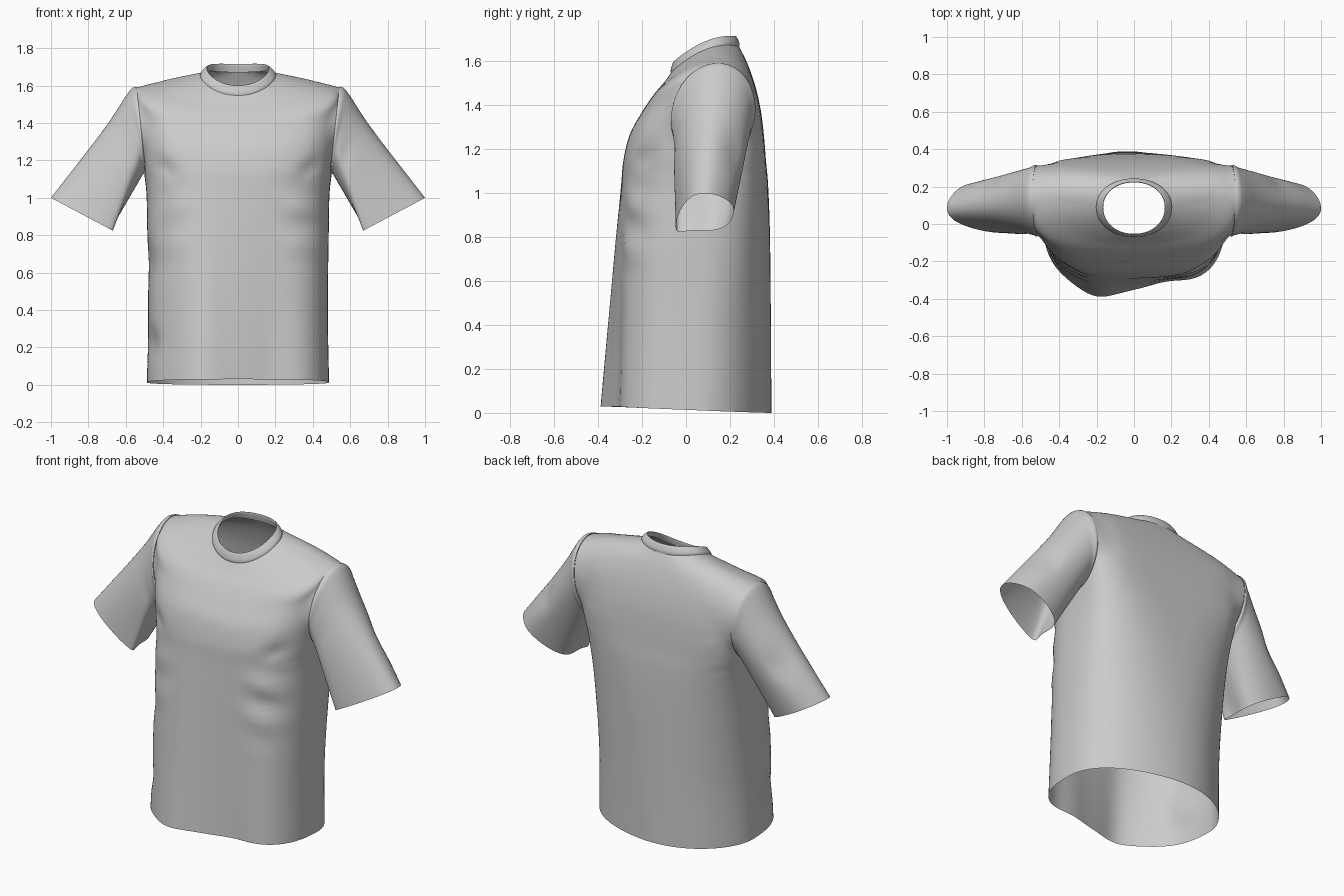
import bpy, bmesh
from math import sin, cos, pi, exp, atan2, hypot
from mathutils import Vector

if "Cube" in bpy.data.objects:
    bpy.data.objects.remove(bpy.data.objects["Cube"])

SEG = 128


def loft(name, rings, edit=None):
    """Skin a list of closed rings into an open smooth tube."""
    bm = bmesh.new()
    vs = [[bm.verts.new(p) for p in r] for r in rings]
    for a, b in zip(vs, vs[1:]):
        n = len(a)
        for i in range(n):
            j = (i + 1) % n
            bm.faces.new((a[i], a[j], b[j], b[i]))
    if edit:
        edit(bm)
    bmesh.ops.recalc_face_normals(bm, faces=bm.faces)
    me = bpy.data.meshes.new(name)
    bm.to_mesh(me)
    bm.free()
    me.polygons.foreach_set("use_smooth", [True] * len(me.polygons))
    ob = bpy.data.objects.new(name, me)
    bpy.context.collection.objects.link(ob)
    return ob


def squircle(a, n):
    c, s = cos(a), sin(a)
    r = (abs(c) ** n + abs(s) ** n) ** (-1 / n)
    return c * r, s * r


def ring(hw, yf, zf, ys, zs, yb, zb, nf, nb):
    """Garment ring given by its front, side and back points."""
    pts = []
    for i in range(SEG):
        a = 2 * pi * i / SEG
        u, v = squircle(a, nb if sin(a) > 0 else nf)
        y = yb if v > 0 else yf
        z = zs + (zb - zf) / 2 * v + ((zb + zf) / 2 - zs) * v * v
        pts.append(Vector((hw * u, ys + (y - ys) * abs(v), z)))
    return pts


def spline_rows(rows, steps):
    """Catmull-Rom interpolation of the ring parameters."""
    out = []
    for k in range(len(rows) - 1):
        q = [rows[max(0, min(len(rows) - 1, k + d))] for d in (-1, 0, 1, 2)]
        for s in range(steps):
            t = s / steps
            out.append([0.5 * (2 * b + (c - a) * t + (2*a - 5*b + 4*c - d) * t*t
                               + (3*b - a - 3*c + d) * t**3) for a, b, c, d in zip(*q)])
    return out + [rows[-1]]


def gauss(p, m, s):
    return exp(-((p - m) / s) ** 2)


# armhole outline shared by body and sleeves: a leaning ellipse
AY, AZ, RY, RZ, LEAN = 0.125, 1.37, 0.185, 0.22, 0.09


def armhole(a, side, grow=0.0):
    z = (RZ + grow) * sin(a)
    return Vector((side * (0.518 + 0.024 * sin(a)),
                   AY + (RY + grow) * cos(a) + LEAN * z, AZ + z))


def armhole_uv(co):
    return (co.y - AY - LEAN * (co.z - AZ)) / RY, (co.z - AZ) / RZ


# body: half width, front y z, side y z, back y z, front/back squareness
ROWS = [
    (.487, -.355, .03, .05, .012, .388, .00, 2.8, 1.95),
    (.480, -.335, .40, .05, .40, .386, .40, 2.8, 2.1),
    (.485, -.312, .80, .07, .80, .382, .80, 2.8, 2.5),
    (.490, -.295, 1.03, .10, 1.03, .374, 1.03, 2.8, 3.1),
    (.508, -.285, 1.15, .12, 1.17, .364, 1.15, 2.9, 3.8),
    (.520, -.255, 1.27, .12, 1.30, .354, 1.27, 3.0, 4.8),
    (.530, -.200, 1.37, .12, 1.45, .340, 1.38, 3.0, 5.0),
    (.545, -.150, 1.445, .12, 1.575, .315, 1.49, 3.0, 5.0),
    (.400, -.100, 1.505, .12, 1.62, .280, 1.59, 2.6, 3.5),
    (.200, -.067, 1.55, .09, 1.655, .240, 1.67, 2.1, 2.1),
]


def drape(p):
    """Hem wave, side drag folds and chest creases."""
    low = max(0, 1 - p.z / 1.15)
    if p.y < 0.05:
        f = min(1, (0.05 - p.y) / 0.2)
        d = low * (0.04 * gauss(p.x, 0.18, 0.14) - 0.045 * gauss(p.x, -0.2, 0.13))
        fold = sin((p.z + 0.25 * abs(p.x)) * 2 * pi / 0.22)
        size = 0.013 if p.x > 0 else 0.006
        d += size * fold * gauss(p.z, 0.85, 0.2) * gauss(abs(p.x), 0.35, 0.1)
        d += 0.02 * gauss(abs(p.x), 0.39, 0.06) * gauss(p.z - 0.35 * abs(p.x), 1.02, 0.05)
        p.y += d * f
    else:
        p.y -= 0.008 * low * sin(p.x * pi / 0.42) * min(1, (p.y - 0.05) / 0.2)
    if p.x < -0.3:
        p.x += 0.018 * gauss(p.z, 0.66, 0.09) * gauss(p.y, -0.08, 0.15)
        p.x += 0.03 * gauss(p.z, 0.22, 0.07) * gauss(p.y, -0.12, 0.10)
    return p


def cut_armholes(bm):
    """Open the armholes, snap their rims to the seam and relax around them."""
    gone = []
    for f in bm.faces:
        c = f.calc_center_median()
        if abs(c.x) > 0.43 and hypot(*armhole_uv(c)) < 0.97:
            gone.append(f)
    bmesh.ops.delete(bm, geom=gone, context='FACES')
    rim = [v for v in bm.verts if v.is_boundary and abs(v.co.x) > 0.3 and v.co.z > 1.0]
    for v in rim:
        u, w = armhole_uv(v.co)
        v.co = armhole(atan2(w, u), 1 if v.co.x > 0 else -1)
    near = [v for v in bm.verts if not v.is_boundary and abs(v.co.x) > 0.4 and v.co.z > 1.08]
    for _ in range(8):
        bmesh.ops.smooth_vert(bm, verts=near, factor=0.5,
                              use_axis_x=True, use_axis_y=True, use_axis_z=True)


loft("shirt_body", [[drape(p) for p in ring(*r)] for r in spline_rows(ROWS, 9)], cut_armholes)

# collar band
COLLAR = [
    (.202, -.069, 1.547, .09, 1.655, .243, 1.667, 2.1, 2.1),
    (.197, -.070, 1.560, .09, 1.667, .243, 1.682, 2.1, 2.1),
    (.182, -.064, 1.583, .09, 1.682, .235, 1.703, 2.1, 2.1),
    (.169, -.056, 1.600, .09, 1.692, .226, 1.716, 2.1, 2.1),
    (.165, -.052, 1.594, .09, 1.686, .222, 1.708, 2.1, 2.1),
    (.180, -.058, 1.557, .09, 1.660, .230, 1.670, 2.1, 2.1),
]
loft("collar", [ring(*r) for r in spline_rows(COLLAR, 4)])


# sleeves: armhole to slanted, egg-shaped cuff
def sleeve(name, side):
    rings = []
    for t in [0, .015, .03, .05, .08] + [.08 + .92 * k / 28 for k in range(1, 29)]:
        pts = []
        for i in range(72):
            a = 2 * pi * i / 72
            u, v = squircle(a, 2.1)
            start = armhole(a, side, 0.008 * gauss(t, 0.03, 0.03))
            w = v - (0.38 - 0.42 * u) * (1 - v * v)
            cuff = Vector((side * (0.84 + 0.16 * w), 0.085 + 0.132 * u, 0.915 + 0.085 * w))
            p = start.lerp(cuff, t)
            # rounded sleeve head, elbow dent and underarm fold
            out = 0.018 * max(0, sin(a)) * t / 0.08 * exp(1 - t / 0.08)
            out -= 0.018 * gauss(t, 0.6, 0.14) * gauss(a, 0.7, 0.45)
            p += Vector((side * 0.79, 0, 0.61)) * out
            p.y += 0.006 * gauss(t, 0.28, 0.1) * gauss(a, pi, 0.5)
            pts.append(p)
        rings.append(pts)
    loft(name, rings)


sleeve("sleeve_right", 1)
sleeve("sleeve_left", -1)
